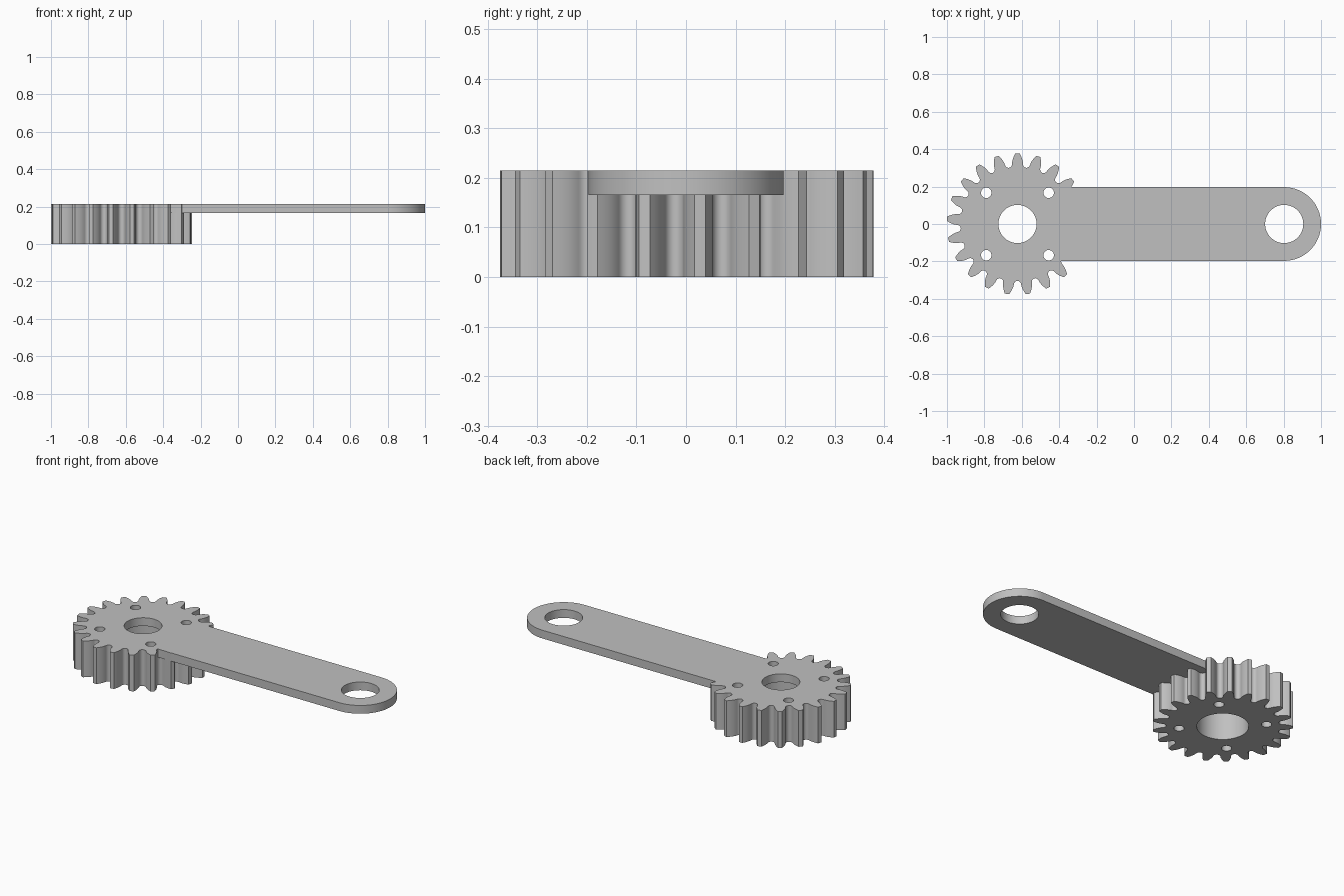
import bpy, bmesh
from math import pi, sin, cos, tan, acos, sqrt, radians

cube = bpy.data.objects.get("Cube")
if cube:
    bpy.data.objects.remove(cube, do_unlink=True)

# Main dimensions
GEAR_X, END_X = -0.623, 0.803
HEIGHT, ARM_Z = 0.215, 0.166
TEETH, TIP_R = 21, 0.378
MODULE = 2 * TIP_R / (TEETH + 2)
PITCH_R = MODULE * TEETH / 2
ROOT_R = PITCH_R - 1.25 * MODULE
PRESSURE = radians(20)
BASE_R = PITCH_R * cos(PRESSURE)

steel = bpy.data.materials.new("plain grey")
steel.use_nodes = True
grey = (0.53, 0.53, 0.53, 1)
steel.diffuse_color = grey
steel.node_tree.nodes["Principled BSDF"].inputs["Base Color"].default_value = grey


def prism(name, outline, z0, z1):
    """Extrude a closed counter-clockwise outline from z0 to z1."""
    bm = bmesh.new()
    face = bm.faces.new([bm.verts.new((x, y, z0)) for x, y in outline])
    top = bmesh.ops.extrude_face_region(bm, geom=[face])["geom"]
    bmesh.ops.translate(bm, vec=(0, 0, z1 - z0),
                        verts=[v for v in top if isinstance(v, bmesh.types.BMVert)])
    bmesh.ops.recalc_face_normals(bm, faces=bm.faces)
    mesh = bpy.data.meshes.new(name)
    bm.to_mesh(mesh)
    bm.free()
    mesh.materials.append(steel)
    obj = bpy.data.objects.new(name, mesh)
    bpy.context.collection.objects.link(obj)
    return obj


def arc(cx, cy, r, a0, a1, n):
    return [(cx + r * cos(a0 + (a1 - a0) * i / n),
             cy + r * sin(a0 + (a1 - a0) * i / n)) for i in range(n + 1)]


def involute(a):
    return tan(a) - a


def half_angle(r):
    """Half the angular thickness of a tooth at radius r."""
    roll = acos(min(1, BASE_R / r))
    return pi / (2 * TEETH) + involute(PRESSURE) - involute(roll)


def gear_outline():
    # Right half of a tooth: rounded root, then involute flank
    half = pi / TEETH
    low = BASE_R
    gap = half - half_angle(low)
    polar = []
    for i in range(6):
        t = i / 6 * pi / 2
        polar.append((low - (low - ROOT_R) * cos(t), half - gap * sin(t)))
    for i in range(6):
        r = low + (TIP_R - low) * i / 5
        polar.append((r, half_angle(r)))
    tooth = [(r, -a) for r, a in polar] + [(TIP_R, 0)]
    tooth += [(r, a) for r, a in reversed(polar[1:])]
    points = []
    for k in range(TEETH):
        mid = pi / 2 + 2 * pi * k / TEETH
        points += [(GEAR_X + r * cos(mid + a), r * sin(mid + a)) for r, a in tooth]
    return points


def combine(target, tool, operation):
    """Apply a boolean and discard the tool."""
    tool.hide_render = True
    mod = target.modifiers.new(operation.lower(), 'BOOLEAN')
    mod.operation, mod.solver, mod.object = operation, 'EXACT', tool
    bpy.ops.object.select_all(action='DESELECT')
    bpy.context.view_layer.objects.active = target
    target.select_set(True)
    bpy.ops.object.modifier_apply(modifier=mod.name)
    bpy.data.objects.remove(tool, do_unlink=True)


def drill(target, x, y, r, z0, z1, n=64):
    combine(target, prism("drill", arc(x, y, r, 0, 2 * pi, n)[:-1], z0, z1), 'DIFFERENCE')


# Toothed gear with the flat round-ended arm flush with its top
gear = prism("gear_with_arm", gear_outline(), 0, HEIGHT)
ARM_R = 0.197
arm_outline = [(GEAR_X, -ARM_R)] + arc(END_X, 0, ARM_R, -pi / 2, pi / 2, 40) + [(GEAR_X, ARM_R)]
combine(gear, prism("arm", arm_outline, ARM_Z, HEIGHT), 'UNION')

# Stepped gear bore: wide below, narrow through the top plate
drill(gear, GEAR_X, 0, 0.14, -0.1, ARM_Z)
drill(gear, GEAR_X, 0, 0.102, 0.1, 0.4)

# Four small bolt holes and the arm end hole
for sx in (-1, 1):
    for sy in (-1, 1):
        drill(gear, GEAR_X + sx * 0.167, sy * 0.167, 0.028, -0.1, 0.4, 32)
drill(gear, END_X, 0, 0.102, -0.1, 0.4)

bpy.ops.object.shade_smooth_by_angle(angle=radians(30))
